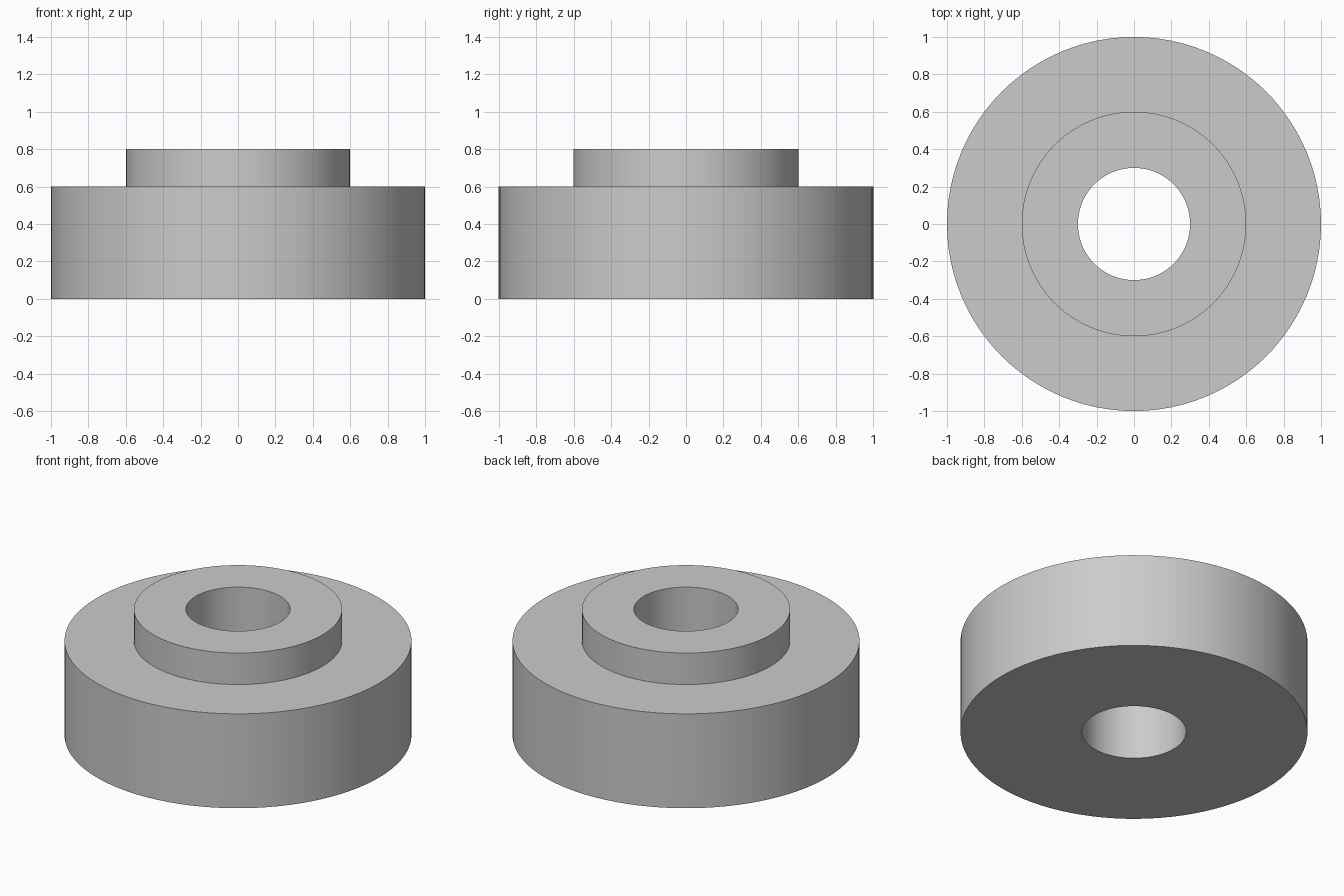
import bpy
import math
import bmesh

SIDES = 96

# Remove only the default cube
cube = bpy.data.objects.get("Cube")
if cube:
    bpy.data.objects.remove(cube, do_unlink=True)

# Single grey material
grey = bpy.data.materials.new("plain grey")
grey.use_nodes = True
colour = (0.6, 0.6, 0.6, 1.0)
grey.diffuse_color = colour
grey.node_tree.nodes["Principled BSDF"].inputs["Base Color"].default_value = colour


def lathe(name, profile):
    """Revolve a closed (radius, height) profile around z."""
    bm = bmesh.new()
    verts = [bm.verts.new((r, 0, z)) for r, z in profile]
    edges = [bm.edges.new((v, verts[(i + 1) % len(verts)])) for i, v in enumerate(verts)]
    bmesh.ops.spin(bm, geom=verts + edges, cent=(0, 0, 0), axis=(0, 0, 1),
                   angle=math.tau, steps=SIDES, use_merge=True)
    bmesh.ops.remove_doubles(bm, verts=bm.verts[:], dist=0.0001)
    bmesh.ops.recalc_face_normals(bm, faces=bm.faces[:])
    mesh = bpy.data.meshes.new(name)
    bm.to_mesh(mesh)
    bm.free()
    mesh.materials.append(grey)
    obj = bpy.data.objects.new(name, mesh)
    bpy.context.collection.objects.link(obj)
    bpy.ops.object.select_all(action='DESELECT')
    obj.select_set(True)
    bpy.context.view_layer.objects.active = obj
    bpy.ops.object.shade_smooth_by_angle(angle=math.radians(30))
    return obj


# Wide disc, raised hub and through bore as one solid
bore, hub, rim = 0.3, 0.6, 1.0
shoulder, top = 0.6, 0.8
lathe("flanged_bushing", [(bore, 0), (rim, 0), (rim, shoulder),
                          (hub, shoulder), (hub, top), (bore, top)])
